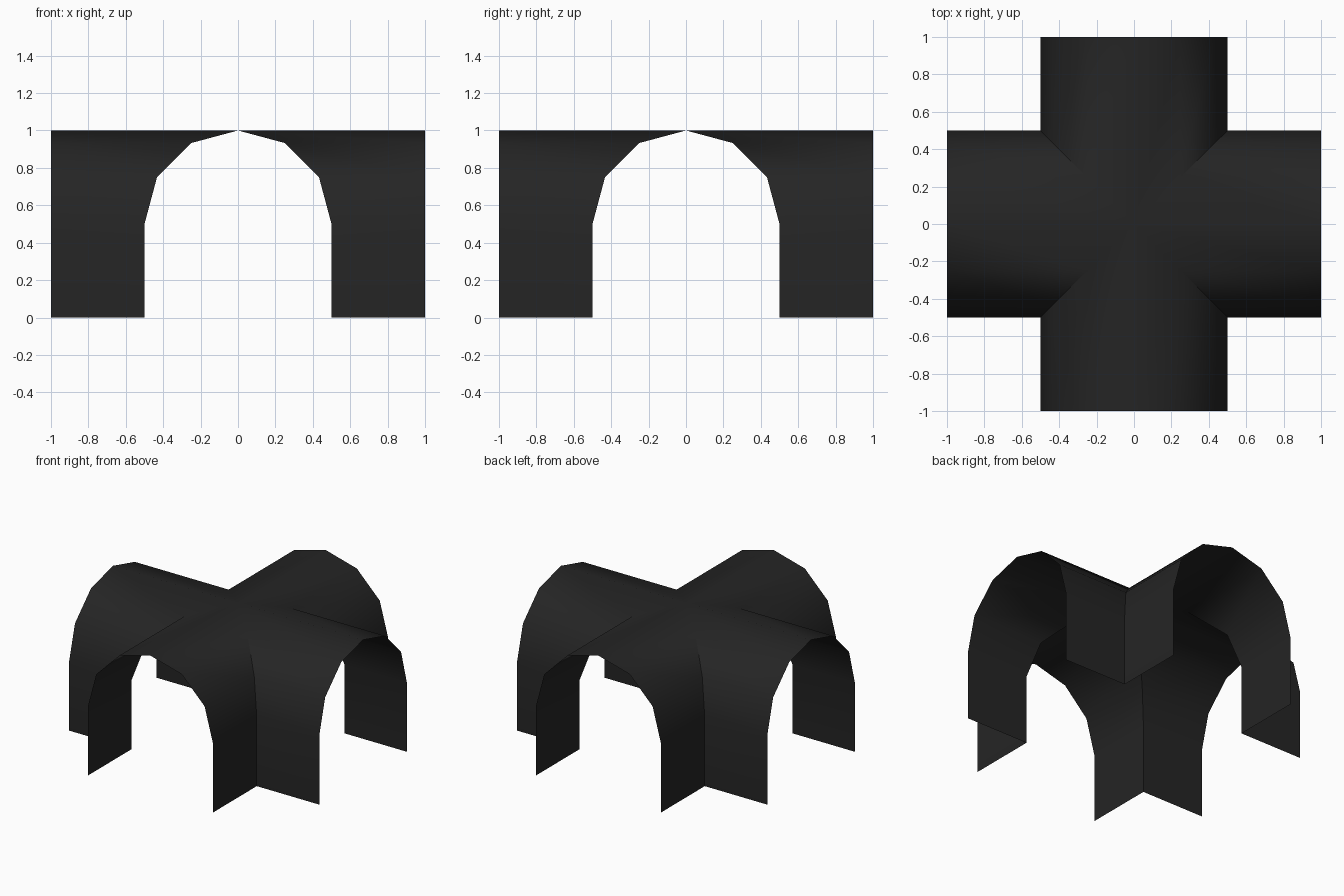
import bpy, bmesh, math
from mathutils import Matrix, Vector

if "Cube" in bpy.data.objects:
    bpy.data.objects.remove(bpy.data.objects["Cube"])

# Arch profile: vertical legs, then a half circle in 30 degree steps
R, SPRING, END = 0.5, 0.5, 1.0
arch = [(-R, 0.0)]
for i in range(7):
    a = math.pi - i * math.pi / 6
    arch.append((R * math.cos(a), SPRING + R * math.sin(a)))
arch.append((R, 0.0))

# Four vault arms, each mitred along the diagonals where they meet
bm = bmesh.new()
for k in range(4):
    turn = Matrix.Rotation(k * math.pi / 2, 3, 'Z')
    inner = [bm.verts.new(turn @ Vector((x, abs(x), z))) for x, z in arch]
    outer = [bm.verts.new(turn @ Vector((x, END, z))) for x, z in arch]
    for i in range(len(arch) - 1):
        bm.faces.new((inner[i], inner[i + 1], outer[i + 1], outer[i]))
bmesh.ops.remove_doubles(bm, verts=bm.verts, dist=0.001)

mesh = bpy.data.meshes.new("cross_vault")
bm.to_mesh(mesh)
bm.free()
vault = bpy.data.objects.new("cross_vault", mesh)
bpy.context.collection.objects.link(vault)

# One dark colour
mat = bpy.data.materials.new("charcoal")
mat.diffuse_color = (0.018, 0.018, 0.018, 1)
mat.use_nodes = True
mat.node_tree.nodes["Principled BSDF"].inputs["Base Color"].default_value = mat.diffuse_color
mesh.materials.append(mat)

# Smooth arches, sharp groins
bpy.context.view_layer.objects.active = vault
vault.select_set(True)
bpy.ops.object.shade_smooth_by_angle(angle=math.radians(40))
